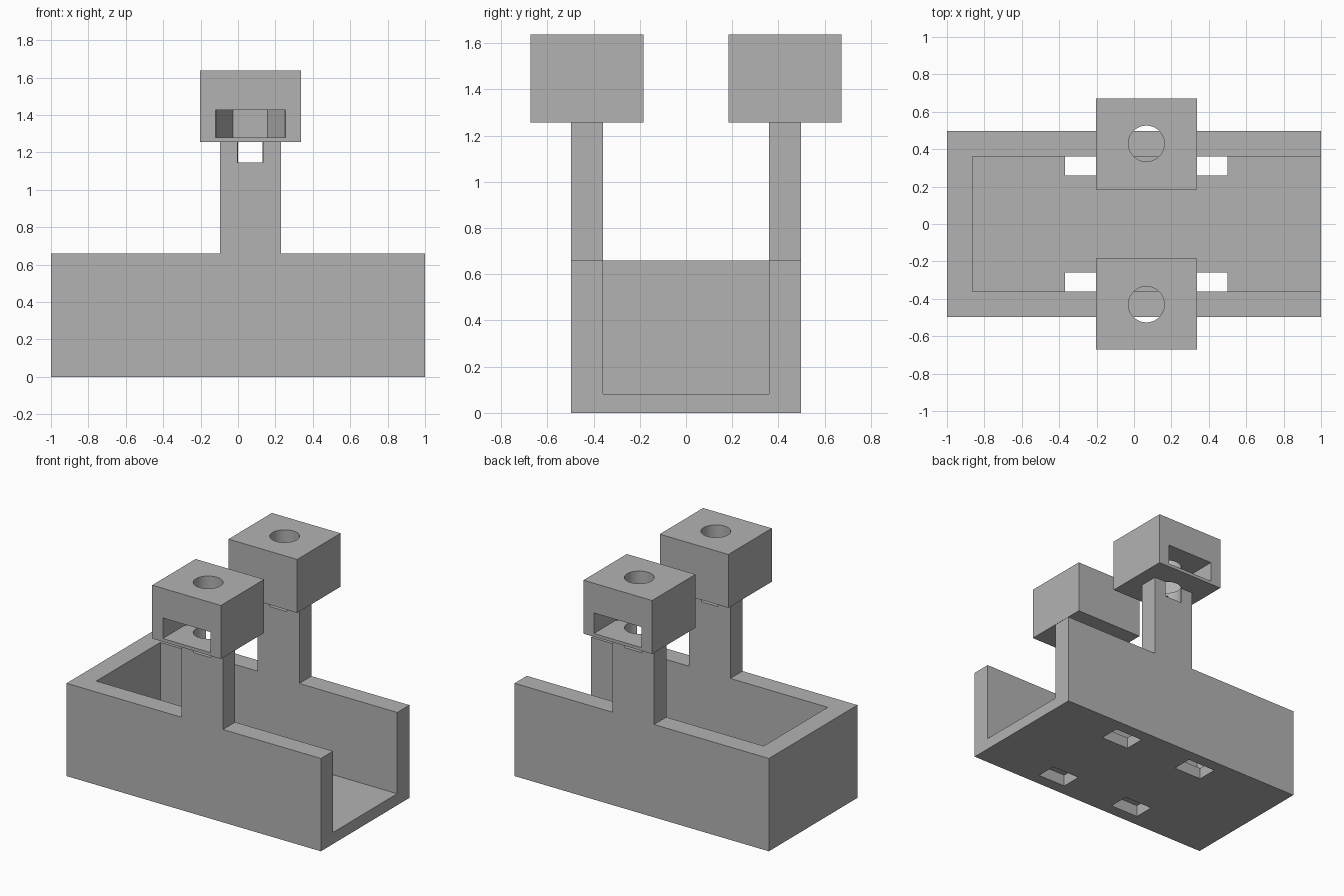
import bpy
import math

old = bpy.data.objects.get("Cube")
if old:
    bpy.data.objects.remove(old, do_unlink=True)

grey = bpy.data.materials.new("light grey")
grey.use_nodes = True
GREY = (0.45, 0.45, 0.45, 1.0)
grey.diffuse_color = GREY
grey.node_tree.nodes["Principled BSDF"].inputs["Base Color"].default_value = GREY


def finish(name):
    ob = bpy.context.object
    ob.name = name
    bpy.ops.object.transform_apply(location=True, rotation=True, scale=True)
    ob.data.materials.append(grey)
    return ob


def box(name, x, y, z):
    """Box from (low, high) ranges on each axis."""
    y = sorted(y)
    spans = (x, y, z)
    bpy.ops.mesh.primitive_cube_add(size=1, location=[(a + b) / 2 for a, b in spans])
    bpy.context.object.scale = [b - a for a, b in spans]
    return finish(name)


def prism(name, sides, radius, centre, z):
    """Upright prism; a six-sided one has its points along x."""
    turn = math.pi / 2 if sides == 6 else 0
    bpy.ops.mesh.primitive_cylinder_add(
        vertices=sides, radius=radius, depth=z[1] - z[0],
        location=(*centre, (z[0] + z[1]) / 2), rotation=(0, 0, turn))
    return finish(name)


def combine(target, tool, operation):
    mod = target.modifiers.new(operation.title(), 'BOOLEAN')
    mod.operation = operation
    mod.solver = 'EXACT'
    mod.object = tool
    bpy.context.view_layer.objects.active = target
    bpy.ops.object.modifier_apply(modifier=mod.name)
    bpy.data.objects.remove(tool, do_unlink=True)


def smooth(ob):
    bpy.ops.object.select_all(action='DESELECT')
    ob.select_set(True)
    bpy.context.view_layer.objects.active = ob
    bpy.ops.object.shade_smooth_by_angle(angle=math.radians(30))


OUTER, INNER = 0.497, 0.36      # side wall faces
CX, CY = 0.066, 0.43            # bolt axis
BORE = 0.096
HEAD_BASE, HEAD_TOP = 1.257, 1.637

# Open-ended trough with a post rising from each side wall
frame = box("trough_with_posts", (-1, 1), (-OUTER, OUTER), (0, 0.66))
for side in (-1, 1):
    post = box("post", (-0.097, 0.23), (side * 0.3, side * OUTER), (0.3, HEAD_BASE))
    combine(frame, post, 'UNION')
cavity = box("cavity", (-0.863, 1.2), (-INNER, INNER), (0.082, 1.5))
combine(frame, cavity, 'DIFFERENCE')

for side, label in ((-1, "front"), (1, "back")):
    # Blind bore in the post top
    bore = prism("bore", 48, BORE, (CX, side * CY), (1.145, 1.8))
    combine(frame, bore, 'DIFFERENCE')
    # Slots through the floor, running a little way under the wall
    for x in ((-0.37, -0.145), (0.277, 0.5)):
        slot = box("slot", x, (side * 0.26, side * 0.41), (-0.1, 0.084))
        combine(frame, slot, 'DIFFERENCE')

    # Clamp head with a vertical bore and a nut pocket open to the outside
    head = box(label + "_head", (-0.204, 0.336), (side * 0.185, side * 0.672),
               (HEAD_BASE, HEAD_TOP))
    combine(head, prism("bore", 48, BORE, (CX, side * CY), (1.1, 1.8)), 'DIFFERENCE')
    pocket = prism("nut_pocket", 6, 0.184, (CX, side * CY), (1.28, 1.426))
    combine(head, pocket, 'DIFFERENCE')
    entry = box("nut_entry", (-0.121, 0.254), (side * CY, side * 0.8), (1.28, 1.426))
    combine(head, entry, 'DIFFERENCE')
    smooth(head)

smooth(frame)
